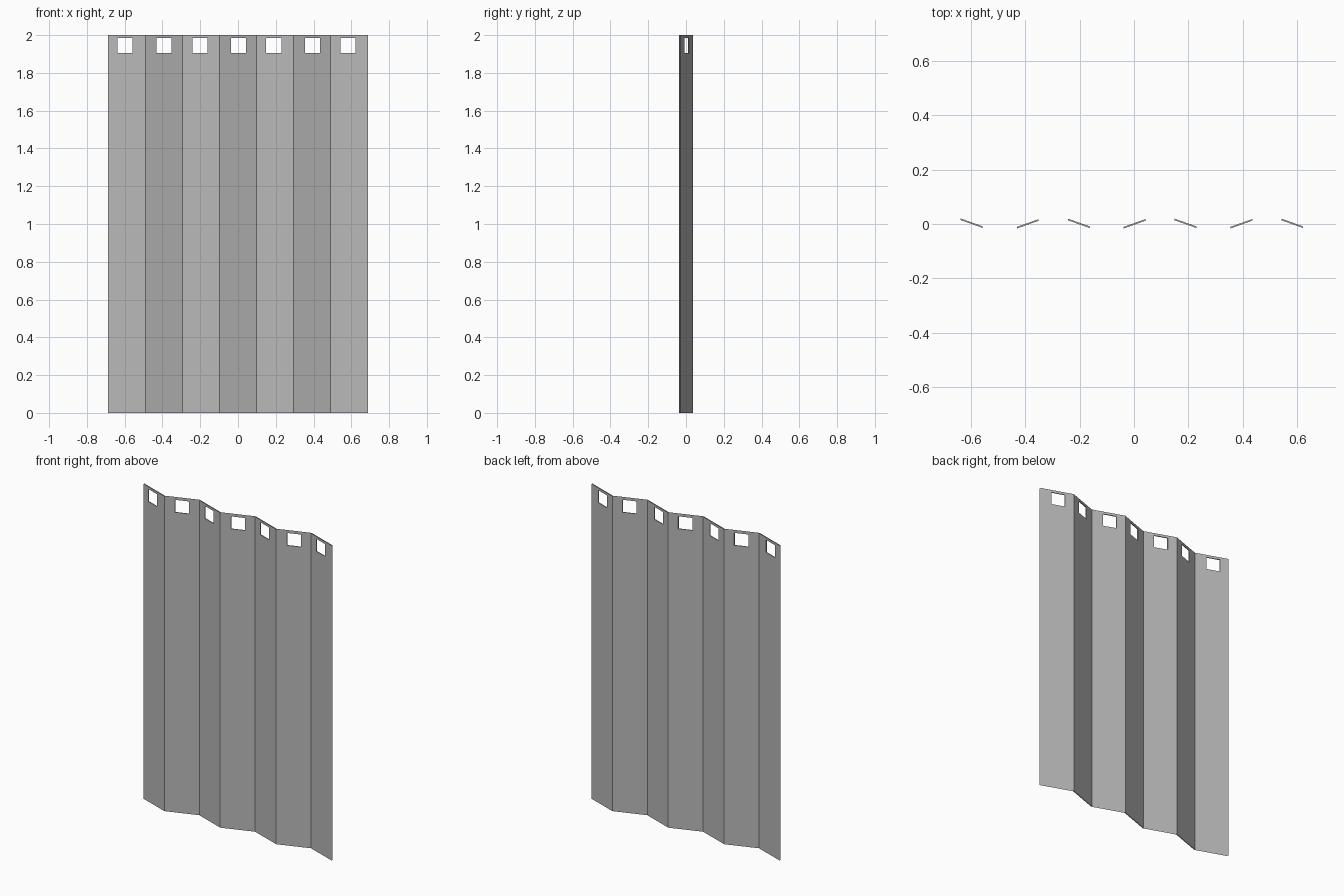
import bpy
import bmesh

cube = bpy.data.objects.get("Cube")
if cube:
    bpy.data.objects.remove(cube, do_unlink=True)

PANELS = 7
HALF_WIDTH = 0.687
HEIGHT = 2.0
FOLD = 0.035          # depth of the pleats
SKIN = 0.003          # half the gap between front and back skins
HOLE_HALF = 0.04
HOLE_LOW, HOLE_HIGH = 1.905, 1.984
HOLE_CENTRES = [-0.598, -0.391, -0.202, 0.002, 0.189, 0.395, 0.582]
STEP = 2 * HALF_WIDTH / PANELS

# Single grey material
grey = bpy.data.materials.new("plain grey")
grey.use_nodes = True
colour = (0.48, 0.48, 0.48, 1)
grey.diffuse_color = colour
grey.node_tree.nodes["Principled BSDF"].inputs["Base Color"].default_value = colour

bm = bmesh.new()


def pleat_y(x, panel):
    """Depth of the zigzag at x on the given panel."""
    t = (x + HALF_WIDTH) / STEP - panel
    direction = 1 if panel % 2 == 0 else -1
    return direction * FOLD * (1 - 2 * t)


def add_panel(panel, centre):
    """Front and back skins of one pleat, with a lined square hole."""
    left = -HALF_WIDTH + panel * STEP
    xs = [left, centre - HOLE_HALF, centre + HOLE_HALF, left + STEP]
    zs = [0, HOLE_LOW, HOLE_HIGH, HEIGHT]
    skins = []
    for side in (-1, 1):
        grid = [[bm.verts.new((x, pleat_y(x, panel) + side * SKIN, z)) for z in zs] for x in xs]
        for i in range(3):
            for j in range(3):
                if (i, j) == (1, 1):
                    continue
                quad = [grid[i][j], grid[i + 1][j], grid[i + 1][j + 1], grid[i][j + 1]]
                bm.faces.new(quad if side < 0 else quad[::-1])
        skins.append([grid[1][1], grid[2][1], grid[2][2], grid[1][2]])
    # Hole lining between the skins
    front, back = skins
    for k in range(4):
        n = (k + 1) % 4
        bm.faces.new([front[k], front[n], back[n], back[k]])


for panel, centre in enumerate(HOLE_CENTRES):
    add_panel(panel, centre)

# Join neighbouring pleats along the folds
bmesh.ops.remove_doubles(bm, verts=bm.verts[:], dist=0.0005)

mesh = bpy.data.meshes.new("pleated_curtain")
bm.to_mesh(mesh)
bm.free()
mesh.materials.append(grey)
curtain = bpy.data.objects.new("pleated_curtain", mesh)
bpy.context.collection.objects.link(curtain)
